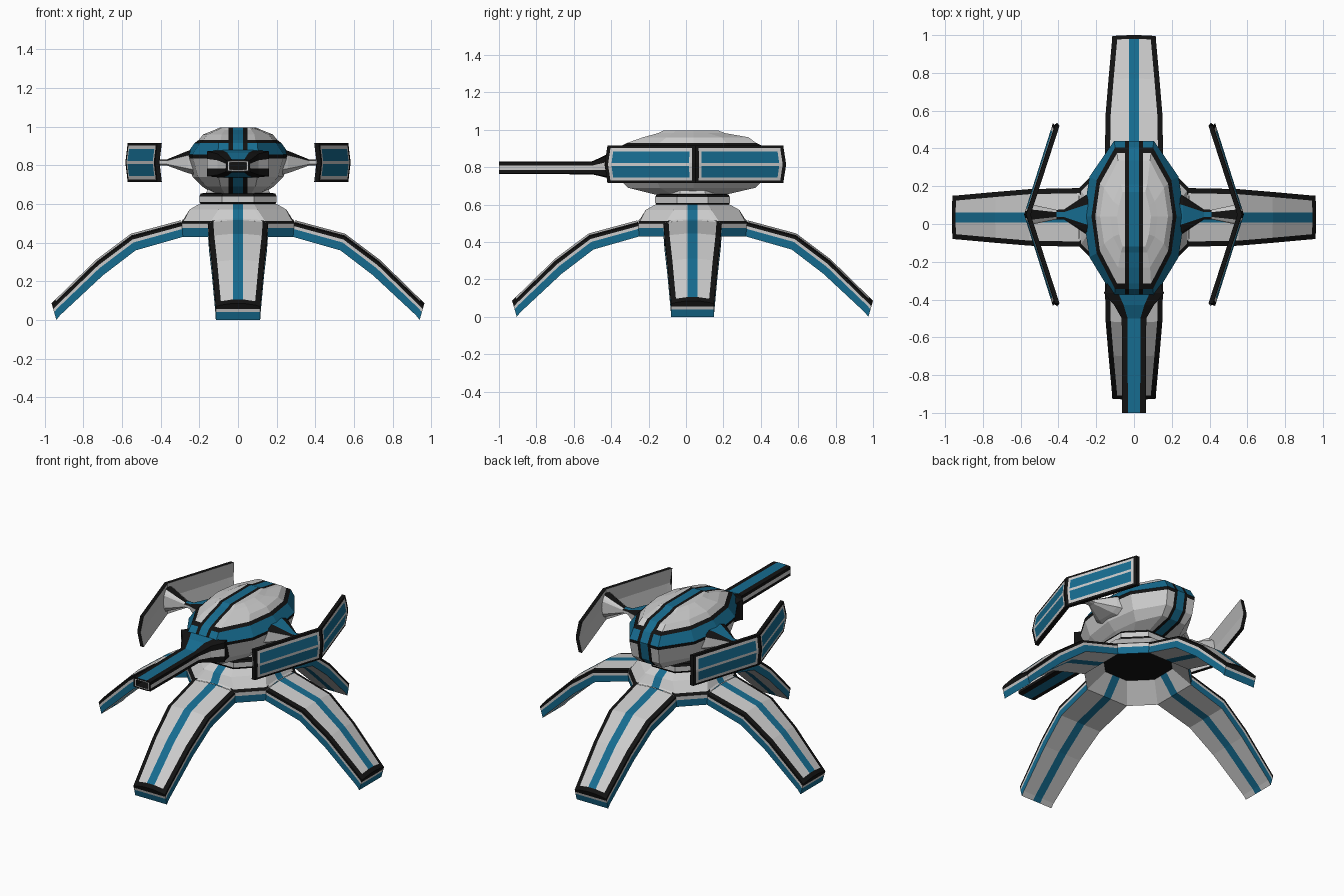
import bpy, bmesh
from math import cos, sin, pi, radians
from mathutils import Matrix, Vector

if "Cube" in bpy.data.objects:
    bpy.data.objects.remove(bpy.data.objects["Cube"])

MATS = {}
for key, name, c in (("g", "grey", (0.6, 0.6, 0.6, 1)), ("b", "blue", (0.008, 0.15, 0.28, 1)),
                     ("k", "black", (0.006, 0.006, 0.006, 1))):
    MATS[key] = bpy.data.materials.new(name)
    MATS[key].diffuse_color = c
SLOT = "gbk"
CY = 0.035  # centre of the leg base in y


def loft(name, rings, col, start=(), end=(), mat=None):
    """Skin closed rings; col(j, i) gives the face colour letter or None to skip.
    start / end are lists of (point indices, colour) closing the first / last ring."""
    bm = bmesh.new()
    vs = [[bm.verts.new(p) for p in r] for r in rings]
    n = len(rings[0])

    def face(verts, c):
        bm.faces.new(verts).material_index = SLOT.index(c)
    for j in range(len(rings) - 1):
        for i in range(n):
            c, k = col(j, i), (i + 1) % n
            if c:
                face((vs[j][i], vs[j][k], vs[j + 1][k], vs[j + 1][i]), c)
    for ids, c in start:
        face([vs[0][i] for i in ids][::-1], c)
    for ids, c in end:
        face([vs[-1][i] for i in ids], c)
    if mat:
        bm.transform(mat)
    bmesh.ops.recalc_face_normals(bm, faces=bm.faces)
    me = bpy.data.meshes.new(name)
    bm.to_mesh(me)
    bm.free()
    for k in SLOT:
        me.materials.append(MATS[k])
    ob = bpy.data.objects.new(name, me)
    bpy.context.collection.objects.link(ob)
    return ob


# Four arched legs: crowned top, banded sides, flat underside with stripe
def leg_ring(r, z, w, rb, zb):
    def p(u, t, c=0):
        return (r + (rb - r) * t + c * 0.3, u, z + (zb - z) * t + c)
    right = [p(w, 1), p(w, .42), p(w, .2), p(w, 0), p(w - .027, 0, .007), p(.027, 0, .016)]
    return right + [(x, -u, h) for x, u, h in right[::-1]] + [p(-.027, 1), p(.027, 1)]


LEG = [(.29, .50, .155, .285, .43), (.55, .43, .15, .53, .36), (.73, .295, .135, .70, .23),
       (.94, .09, .116, .92, .025), (.96, .07, .115, .94, .0)]
LEG_COL = "bgkkgbgkkgbgbg"
for k, nm in enumerate(("right_leg", "back_leg", "left_leg", "front_leg")):
    loft(nm, [leg_ring(*s) for s in LEG],
         lambda j, i: "k" if j == 3 and 3 <= i <= 7 else LEG_COL[i],
         end=[(range(2, 10), "k"), ((1, 2, 9, 10), "g"), ((0, 1, 10, 11, 12, 13), "b")],
         mat=Matrix.Translation((0, CY, 0)) @ Matrix.Rotation(k * pi / 2, 4, "Z"))


# Hub joining the legs, hollow below
def hub_ring(r, w, z, crown=0.0):
    pts = []
    for k in range(4):
        rot = Matrix.Rotation(k * pi / 2, 3, "Z")
        for u, c in ((-w, 0), (-w * .83, .45), (-.027, 1), (.027, 1), (w * .83, .45), (w, 0)):
            v = rot @ Vector((r, u, z + c * crown))
            pts.append((v.x, v.y + CY, v.z))
    return pts


HUB = [hub_ring(.2, .083, .54), hub_ring(.285, .155, .43), hub_ring(.289, .155, .475),
       hub_ring(.29, .155, .50, .016), hub_ring(.28, .14, .512, .012),
       hub_ring(.25, .10, .572), hub_ring(.2, .083, .60)]


def hub_col(j, i):
    i %= 6
    if j in (1, 2):
        return "bg"[j - 1] if i == 5 else None
    if j == 3 and i in (0, 4, 5):
        return "k"
    return "b" if i == 2 else "g"


loft("leg_hub", HUB, hub_col, start=[(range(24), "k")], end=[(range(24), "k")])


# Octagonal turret ring
def octagon(r, z):
    return [(r * cos(radians(22.5 + 45 * i)), CY + r * sin(radians(22.5 + 45 * i)), z) for i in range(8)]


loft("turret_ring", [octagon(r, z) for r, z in ((.17, .585), (.205, .592), (.216, .61), (.216, .64),
                                               (.208, .655), (.18, .657), (.17, .675))],
     lambda j, i: "kkgkkg"[j], start=[(range(8), "k")], end=[(range(8), "k")])


# Turret body: stacked outlines with a stripe running over the middle
def body_ring(z, w, e, yf, yb):
    m = w * .88
    half = [(.027, yb), (.048, yb), (e, yb), (m, yb * .57), (w, .04), (m, yf * .45),
            (e, yf), (.048, yf), (.027, yf)]
    return [(x, y, z) for x, y in half] + [(-x, y, z) for x, y in half[::-1]]


BODY = [(.655, .13, .07, -.17, .22), (.69, .185, .09, -.31, .37), (.74, .235, .10, -.36, .42),
        (.835, .265, .105, -.39, .437), (.855, .268, .105, -.39, .44), (.915, .225, .10, -.345, .405),
        (.93, .205, .09, -.315, .375), (.96, .18, .085, -.23, .335), (.982, .125, .07, -.15, .21),
        (.997, .09, .06, -.12, .17)]


def body_col(j, i):
    if i in (8, 17):
        return "b"
    if i in (0, 7, 9, 16):
        return "k"
    return "gggkbkggg"[j]


loft("turret_body", [body_ring(*s) for s in BODY], body_col, start=[(range(18), "g")],
     end=[((17, 0, 8, 9), "b"), ((0, 1, 7, 8), "k"), ((9, 10, 16, 17), "k"),
          (range(1, 8), "g"), (range(10, 17), "g")])


# Cannon barrel with hollow mouth, flaring into its mount
def gun_ring(y, hx, hz, zc):
    half = [(hx, -.9), (hx, -.35), (hx, .35), (hx, .9), (hx * .52, 1)]
    pts = half + [(-x, z) for x, z in half[::-1]] + [(-hx * .52, -1), (hx * .52, -1)]
    return [(x, y, zc + z * hz) for x, z in pts]


GUN = [(-.92, .044, .02, .797), (-1, .044, .02, .797), (-1, .052, .025, .797), (-1, .063, .033, .797),
       (-.50, .065, .035, .797), (-.43, .105, .06, .805), (-.365, .16, .072, .808), (-.35, .15, .07, .808),
       (-.25, .13, .06, .80)]
loft("cannon", [gun_ring(*s) for s in GUN],
     lambda j, i: "kgk"[j] if j < 3 else "kgkkbkkgkkbk"[i] if j < 6 else "k",
     start=[(range(12), "k")], end=[(range(12), "k")])


# Side arms and bent shield panels, mirrored
def arm_ring(s, x, hy, z0, z1):
    zc, hz = (z0 + z1) / 2, (z1 - z0) / 2
    pts = [(1, -.6), (1, .6), (.85, .8), (.5, 1), (-.5, 1), (-.85, .8), (-1, .6), (-1, -.6), (-.6, -1), (.6, -1)]
    return [(s * x, .05 + u * hy, zc + v * hz) for u, v in pts]


PZ = [.715, .728, .745, .807, .823, .885, .902, .915]
PD = [.47, .452, .435, .032, .018]
STATIONS = [-d for d in PD] + [0] + PD[::-1]


def panel_ring(s, d):
    pts = []
    for z in PZ + [.915, .815, .715]:
        inner = .024 if len(pts) >= len(PZ) else 0
        off = abs(z - .815) / .1
        stretch = 1 + .033 * (1 - off)
        x = .583 - abs(d) * .325 - off * .012 - inner
        pts.append((s * x, .05 + d * stretch, z))
    return pts


def panel_col(j, i):
    if i in (7, 10):
        return "k"
    if i > 7:
        return "g"
    return "k" if j in (0, 4, 5, 9) or i in (0, 6) else "g" if j in (1, 3, 6, 8) or i in (1, 3, 5) else "b"


def panel_colour(j, i):
    # wide blue panes sit between stations 2-3 and 7-8
    if j in (2, 7) or i in (7, 8, 9, 10):
        return panel_col(2, i)
    return "k" if j in (0, 4, 5, 9) else "k" if i in (0, 6) else "g"


ARM = [(.20, .13, .745, .885), (.26, .10, .76, .875), (.37, .027, .80, .83), (.41, .025, .80, .83),
       (.55, .055, .74, .89)]
for s, side in ((1, "right"), (-1, "left")):
    loft(side + "_arm", [arm_ring(s, *a) for a in ARM],
         lambda j, i: "gkkbkkgggg"[i] if j < 3 else "gggkggg" "ggg"[i],
         start=[(range(10), "g")], end=[(range(10), "g")])
    loft(side + "_shield_panel", [panel_ring(s, d) for d in STATIONS], panel_colour,
         start=[(range(11), "k")], end=[(range(11), "k")])

for m in bpy.data.materials:
    if m.users and not m.is_grease_pencil:
        m.use_nodes = True
        m.node_tree.nodes["Principled BSDF"].inputs["Base Color"].default_value = m.diffuse_color
